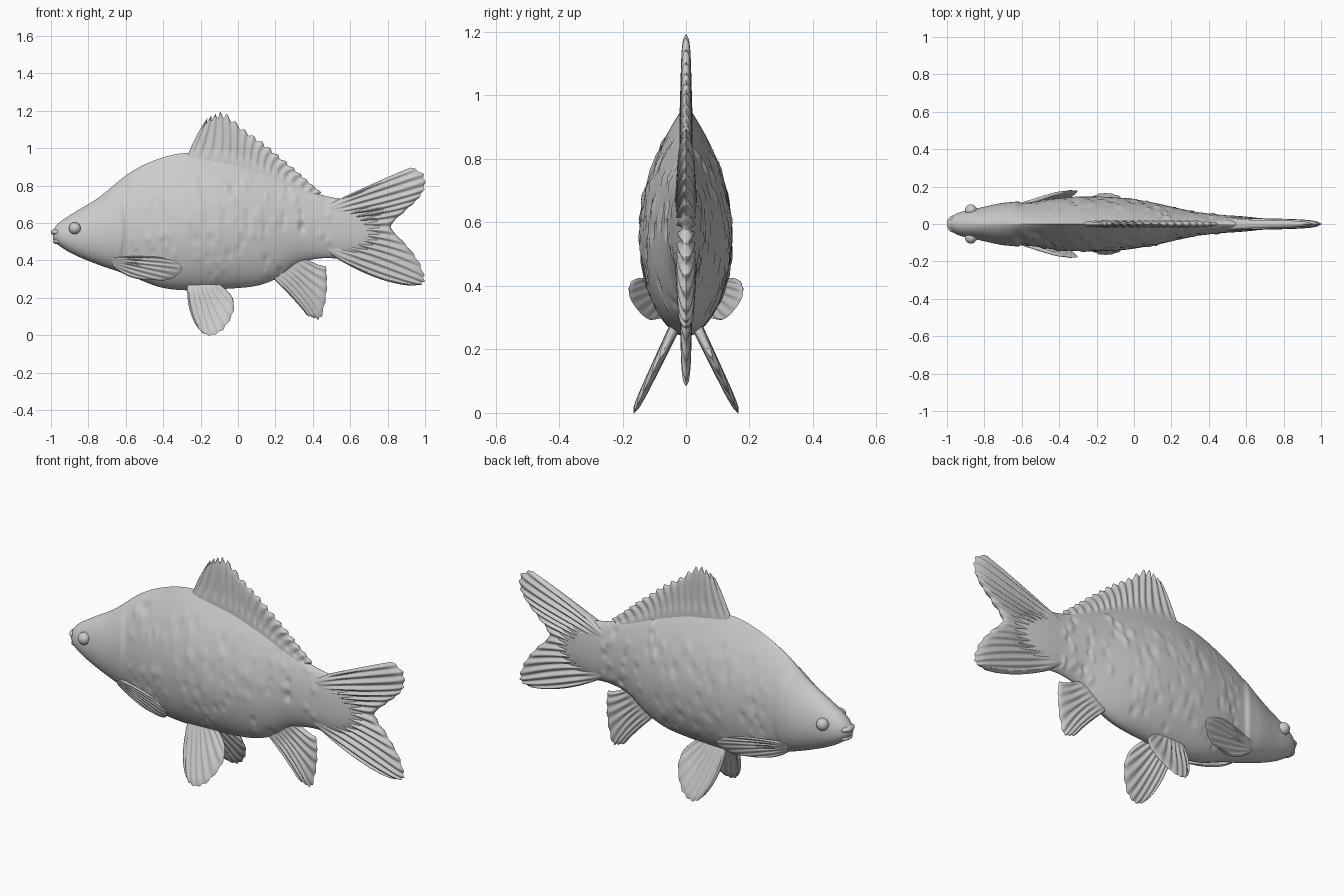
import bpy, bmesh, math, random
from mathutils import Vector

if "Cube" in bpy.data.objects:
    bpy.data.objects.remove(bpy.data.objects["Cube"])

random.seed(4)
grey = bpy.data.materials.new("soft_grey")
grey.diffuse_color = (0.6, 0.6, 0.6, 1)
grey.use_nodes = True
grey.node_tree.nodes["Principled BSDF"].inputs["Base Color"].default_value = grey.diffuse_color


def spline(pts, u):
    """Smooth point at u (0..1) along a list of equal-length tuples."""
    n = len(pts) - 1
    i = min(int(u * n), n - 1)
    t = u * n - i
    p0, p1, p2, p3 = (pts[max(0, min(n, i + k))] for k in (-1, 0, 1, 2))
    return [0.5 * (2 * b + (c - a) * t + (2 * a - 5 * b + 4 * c - d) * t * t
                   + (3 * b - a - 3 * c + d) * t ** 3)
            for a, b, c, d in zip(p0, p1, p2, p3)]


def finish(name, bm, angle=50):
    bmesh.ops.recalc_face_normals(bm, faces=bm.faces[:])
    me = bpy.data.meshes.new(name)
    bm.to_mesh(me)
    bm.free()
    me.materials.append(grey)
    ob = bpy.data.objects.new(name, me)
    bpy.context.collection.objects.link(ob)
    bpy.context.view_layer.objects.active = ob
    ob.select_set(True)
    bpy.ops.object.shade_smooth_by_angle(angle=math.radians(angle))
    ob.select_set(False)
    return ob


def smooth(a, b, x):
    t = max(0, min(1, (x - a) / (b - a)))
    return t * t * (3 - 2 * t)


# Body stations: x, bottom, top, half width, sharpness of the back
STATIONS = [(-0.99, .515, .565, .022, 1), (-.95, .475, .607, .055, 1),
            (-.87, .428, .66, .078, 1.1), (-.74, .375, .74, .098, 1.3),
            (-.58, .32, .868, .114, 1.6), (-.42, .258, .945, .136, 2),
            (-.26, .24, .975, .146, 2), (-.07, .248, .95, .14, 2),
            (.10, .265, .9, .115, 1.9), (.22, .31, .85, .088, 1.7),
            (.33, .385, .80, .066, 1.4), (.45, .412, .75, .05, 1.2),
            (.57, .41, .725, .042, 1), (.68, .43, .70, .03, 1),
            (.80, .5, .64, .008, 1)]

# Scattered raised and sunken scales
scales = [(random.uniform(-.58, .5), random.uniform(.3, .85), random.choice((-1, 1)),
           random.choice((-.008, .006, .005)), random.uniform(.010, .016))
          for _ in range(230)]


def build_body(rings=230, seg=96):
    bm = bmesh.new()
    loops = []
    for i in range(rings + 1):
        x, lo, hi, w, p = spline(STATIONS, i / rings)
        c = lo + (hi - lo) * .43
        near = [s for s in scales if abs(s[0] - x) < .04]
        ring = []
        for k in range(seg):
            a = 2 * math.pi * k / seg
            s, co = math.sin(a), math.cos(a)
            z = c + s * ((hi - c) if s > 0 else (c - lo))
            power = p if s > 0 else (.85 + .3 * smooth(-.6, -.2, x))
            y = w * abs(co) ** power
            # gill cover swelling that ends in a curved rear edge
            edge = -.61 - .9 * (z - .56) ** 2
            y += .011 * smooth(edge + .012, edge - .012, x) * smooth(-.85, -.68, x) * abs(co)
            side = 1 if co > 0 else -1
            for sx, sz, sd, h, r in near:
                if sd == side and abs(co) > .3:
                    y += h * math.exp(-((x - sx) / r) ** 2 - ((z - sz) / (r * 1.4)) ** 2)
            ring.append(bm.verts.new((x, side * y if abs(co) > 1e-6 else 0, z)))
        loops.append(ring)
    for a, b in zip(loops, loops[1:]):
        for k in range(seg):
            j = (k + 1) % seg
            bm.faces.new((a[k], a[j], b[j], b[k]))
    bm.faces.new(loops[0])
    bm.faces.new(loops[-1])
    finish("body", bm)


def build_fin(name, root, mid, tip, thick, rays, place, jag=0.0, nv=20):
    """Ribbed two-sided blade between root, mid and tip curves (x, z)."""
    bm = bmesh.new()
    nu = rays * 8
    sheets = []
    for sgn in (1, -1):
        rows = []
        for i in range(nu + 1):
            u = i / nu
            r, m, t = spline(root, u), spline(mid, u), spline(tip, u)
            wave = math.cos(2 * math.pi * rays * u)
            row = []
            for j in range(nv + 1):
                v = j / nv
                q = v * (1 - jag * (.5 + .5 * wave) * v)
                x, z = [a * (1 - q) * (1 - 2 * q) + b * 4 * q * (1 - q) + c * q * (2 * q - 1)
                        for a, b, c in zip(r, m, t)]
                rim = max(0, 1 - abs(2 * u - 1) ** 10) ** .5 * max(0, 1 - v ** 10) ** .5
                off = thick * rim * (1 - .35 * v) * (1 - .24 * smooth(.05, .4, v) * (1 + wave))
                row.append(bm.verts.new(place(x, z, sgn * off)))
            rows.append(row)
        sheets.append(rows)
        for a, b in zip(rows, rows[1:]):
            for j in range(nv):
                bm.faces.new((a[j], a[j + 1], b[j + 1], b[j]))
    bmesh.ops.remove_doubles(bm, verts=bm.verts[:], dist=1e-5)
    finish(name, bm, 70)


def ball(name, loc, size):
    bm = bmesh.new()
    bmesh.ops.create_uvsphere(bm, u_segments=32, v_segments=16, radius=1)
    for v in bm.verts:
        v.co = Vector(loc) + Vector(c * s for c, s in zip(v.co, size))
    return finish(name, bm)


def centre(x, z, off):
    return (x, off, z)


build_body()

# Fins on the centre line
build_fin("tail_fin", [(.48, .44), (.48, .57), (.48, .70)],
          [(.72, .315), (.73, .45), (.70, .58), (.73, .69), (.72, .81)],
          [(.93, .265), (.985, .272), (1, .31), (.965, .4), (.895, .49), (.82, .58),
           (.89, .66), (.965, .73), (1, .79), (.995, .86), (.93, .9)],
          .036, 16, centre, .02)
build_fin("back_fin", [(-.28, .93), (-.07, .92), (.1, .87), (.25, .81), (.42, .735)],
          [(-.235, 1.04), (-.06, 1.04), (.1, .965), (.26, .865), (.43, .752)],
          [(-.17, 1.155), (-.13, 1.18), (-.07, 1.19), (.03, 1.105), (.13, 1.035),
           (.22, .96), (.31, .885), (.38, .82), (.45, .762)],
          .021, 17, centre, .1)
build_fin("rear_belly_fin", [(.17, .32), (.24, .37), (.33, .43)],
          [(.285, .205), (.36, .26), (.41, .385)],
          [(.37, .105), (.41, .09), (.445, .092), (.472, .2), (.477, .3), (.47, .37)],
          .021, 8, centre, .03)

# Paired fins and eyes
for side, label in ((-1, "front"), (1, "back")):
    build_fin("belly_fin_" + label, [(-.27, .29), (-.2, .29), (-.13, .29)],
              [(-.262, .15), (-.16, .16), (-.07, .25)],
              [(-.215, .04), (-.18, .005), (-.13, .0), (-.07, .04), (-.022, .13), (-.028, .2)],
              .017, 8, lambda x, z, o: (x, side * (.045 + (.25 - z) * .48 + o), z + .4 * o), .02)
    build_fin("side_fin_" + label, [(-.67, .415), (-.67, .395), (-.67, .37)],
              [(-.5, .425), (-.5, .365), (-.57, .31)],
              [(-.40, .415), (-.33, .39), (-.302, .355), (-.34, .312), (-.4, .293), (-.46, .298)],
              .014, 7, lambda x, z, o: (x, side * (.05 + .45 * (z - .3) + .33 * (x + .6) + o), z))
    ball("eye_" + label, (-.872, side * .073, .572), (.032, .032, .032))

# Lips
ball("upper_lip", (-.968, 0, .551), (.032, .045, .019))
ball("lower_lip", (-.958, 0, .502), (.032, .042, .016))
